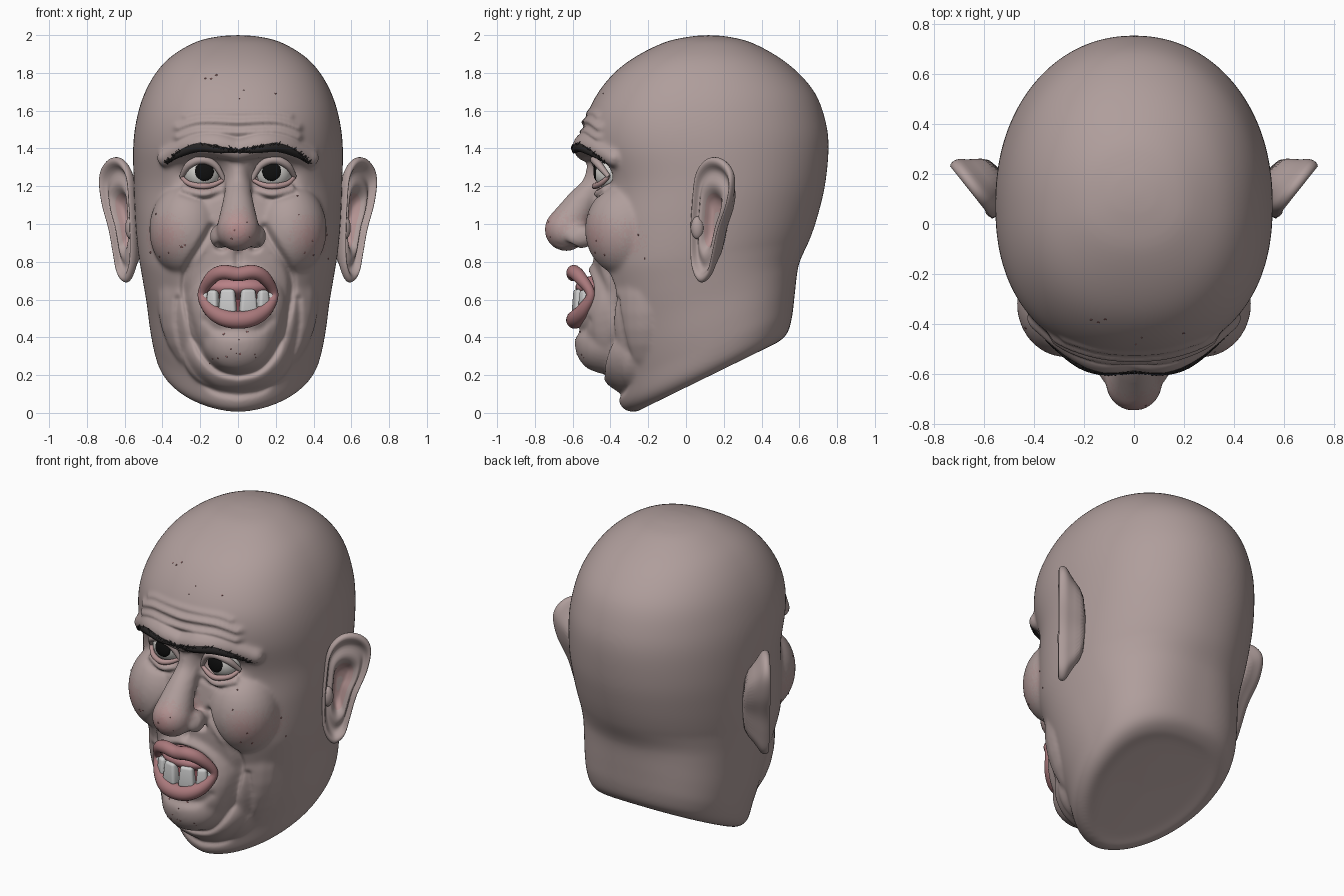
import bpy, bmesh, math, random
from mathutils import Vector, Matrix
from mathutils.bvhtree import BVHTree
from mathutils.kdtree import KDTree

if "Cube" in bpy.data.objects:
    bpy.data.objects.remove(bpy.data.objects["Cube"])
random.seed(4)

def mat(name, r, g, b):
    m = bpy.data.materials.new(name)
    m.diffuse_color = (r, g, b, 1)
    m.use_nodes = True
    m.node_tree.nodes["Principled BSDF"].inputs["Base Color"].default_value = m.diffuse_color
    return m

SKIN = mat("skin", .43, .34, .33)
BLUSH = [mat("blush_%d" % i, .43 + .01 * i, .34 - .025 * i, .33 - .022 * i) for i in (1, 2, 3)]
LIP, GUM, MOUTH = mat("lip", .40, .19, .20), mat("gum", .48, .22, .24), mat("mouth_inside", .2, .06, .07)
TOOTH, WHITE = mat("tooth", .68, .7, .68), mat("eye_white", .68, .66, .63)
DARK, HAIR, SPOT = mat("pupil", .005, .005, .005), mat("brow_hair", .02, .018, .018), mat("spot", .3, .13, .13)

def spline(pts, n, closed=False):
    """Catmull-Rom samples through points of any dimension."""
    P, out, k = [Vector(p) for p in pts], [], len(pts)
    get = (lambda i: P[i % k]) if closed else (lambda i: P[max(0, min(k - 1, i))])
    for i in range(k if closed else k - 1):
        a, b, c, d = get(i - 1), get(i), get(i + 1), get(i + 2)
        for t in (j / n for j in range(n)):
            out.append(.5 * (2 * b + (c - a) * t + (2 * a - 5 * b + 4 * c - d) * t * t + (3 * b - a - 3 * c + d) * t ** 3))
    return out if closed else out + [P[-1]]

def loft(bm, rings):
    vs = [[bm.verts.new(p) for p in r] for r in rings]
    n, faces = len(vs[0]), []
    for k, (a, b) in enumerate(zip(vs, vs[1:])):
        for i in range(n):
            faces.append((k, bm.faces.new((a[i], a[(i + 1) % n], b[(i + 1) % n], b[i]))))
    bm.faces.new(vs[0][::-1])
    bm.faces.new(vs[-1])
    bmesh.ops.recalc_face_normals(bm, faces=bm.faces)
    return faces

def finish(bm, name, mats):
    me = bpy.data.meshes.new(name)
    bm.to_mesh(me)
    for m in mats:
        me.materials.append(m)
    me.polygons.foreach_set("use_smooth", [True] * len(me.polygons))
    ob = bpy.data.objects.new(name, me)
    bpy.context.collection.objects.link(ob)
    return ob

def lump(bm, c, r, seg=28):
    bmesh.ops.create_uvsphere(bm, u_segments=seg, v_segments=seg // 2 + 4, radius=1,
                              matrix=Matrix.Translation(c) @ Matrix.Diagonal((*r, 1)))

def ball(name, c, r, m):
    bm = bmesh.new()
    lump(bm, c, r, 32)
    finish(bm, name, [m])

def tubes(name, paths, m, depth=1, closed=False, res=4):
    cu = bpy.data.curves.new(name, 'CURVE')
    cu.dimensions, cu.bevel_depth, cu.bevel_resolution, cu.use_fill_caps = '3D', depth, res, True
    for path in paths:
        s = cu.splines.new('POLY')
        s.points.add(len(path) - 1)
        for q, p in zip(s.points, path):
            q.co, q.radius = (p[0], p[1], p[2], 1), p[3]
        s.use_cyclic_u, s.use_smooth = closed, True
    cu.materials.append(m)
    bpy.context.collection.objects.link(bpy.data.objects.new(name, cu))

def flip(pts, s):
    return [(p[0] * s, *p[1:]) for p in pts]

# Skull and neck: tilted rings (front y, front z, back y, back z, half width)
stations = [(.08, .18, .10, .19, .01), (-.19, .045, .40, .335, .27), (-.27, .005, .48, .37, .36),
            (-.34, .03, .535, .42, .415), (-.37, .12, .56, .50, .445), (-.40, .25, .575, .62, .467),
            (-.43, .42, .59, .75, .485), (-.46, .60, .61, .82, .505), (-.49, .80, .66, .93, .53),
            (-.49, 1.0, .705, 1.07, .545), (-.475, 1.2, .74, 1.23, .552), (-.53, 1.40, .755, 1.42, .555),
            (-.53, 1.55, .735, 1.56, .537), (-.475, 1.68, .685, 1.69, .498), (-.38, 1.80, .595, 1.80, .435),
            (-.26, 1.89, .48, 1.89, .35), (-.11, 1.963, .34, 1.963, .225), (.02, 1.992, .22, 1.992, .11), (.11, 2.0, .13, 2.0, .01)]
rings = []
for fy, fz, by, bz, w in spline(stations, 5):
    ring, low = [], max(0, min(1, (.75 - fz) / .6))
    yc = fy + (by - fy) * (.47 + .1 * low)
    for a in (2 * math.pi * i / 96 for i in range(96)):
        c, s = math.cos(a), math.sin(a)
        e = 2 / (2.1 + .4 * low if s > 0 else 2.3 - .5 * low)
        y = yc + ((by if s > 0 else fy) - yc) * abs(s) ** e
        ring.append((w * math.copysign(abs(c) ** e, c), y, fz + (bz - fz) * (y - fy) / max(by - fy, 1e-4)))
    rings.append(ring)
bm = bmesh.new()
loft(bm, rings)

# Fleshy masses: face front, muzzle, chin, double chin, cheeks, nose, brow ridge, eye bags
lump(bm, (0, -.2, .62), (.43, .26, .52))
lump(bm, (0, -.36, .54), (.27, .215, .33))
lump(bm, (0, -.42, .37), (.19, .17, .17))
lump(bm, (0, -.27, .33), (.30, .22, .24))
chains = [[(0, -.46, 1.32, .065), (0, -.49, 1.2, .068), (0, -.56, 1.1, .085), (0, -.635, .97, .115)]]
for s in (1, -1):
    lump(bm, (.27 * s, -.32, .97), (.2, .215, .25))
    lump(bm, (.095 * s, -.56, .935), (.055, .085, .065))
    chains.append(flip([(0, -.53, 1.39, .06), (.12, -.535, 1.415, .065), (.24, -.485, 1.41, .06), (.38, -.38, 1.35, .05)], s))
    chains.append(flip([(.09, -.45, 1.19, .02), (.18, -.475, 1.165, .028), (.28, -.44, 1.19, .022)], s))
for ch in chains:
    for x, y, z, r in spline(ch, 7):
        lump(bm, (x, y, z), (r, r, r), 18)

# Fuse and soften
head = finish(bm, "head_base", [])
rm = head.modifiers.new("fuse", 'REMESH')
rm.mode, rm.voxel_size = 'VOXEL', .0095
sm = head.modifiers.new("soften", 'SMOOTH')
sm.factor, sm.iterations = .5, 22
fused = bpy.data.meshes.new_from_object(head.evaluated_get(bpy.context.evaluated_depsgraph_get()))
bpy.data.objects.remove(head)
bm = bmesh.new()
bm.from_mesh(fused)
bm.normal_update()

# Creases (+) and ridges (-) drawn on the face as (x, z) paths, depth, width
folds = [([(.14, .98), (.2, .88), (.27, .76), (.285, .64), (.25, .48), (.2, .33), (.11, .23), (0, .2)], .03, .02),
         ([(.32, .6), (.32, .46), (.27, .28), (.14, .13), (0, .095)], .018, .02),
         ([(0, 1.485), (.2, 1.495), (.32, 1.46)], -.028, .02), ([(0, 1.54), (.2, 1.545), (.32, 1.51)], -.024, .02),
         ([(0, 1.59), (.2, 1.59), (.28, 1.57)], -.01, .016), ([(.08, 1.16), (.18, 1.13), (.3, 1.16)], .012, .014),
         ([(0, .425), (.1, .435), (.17, .49)], .012, .025), ([(0, .79), (0, .84)], .02, .02), ([(.085, .875), (.1, .88)], .05, .018)]
trees = []
for pts, depth, width in folds:
    pp = spline(pts, 14)
    kd = KDTree(len(pp))
    for i, p in enumerate(pp):
        kd.insert((p.x, 0, p.y), i)
    kd.balance()
    trees.append((kd, depth, width))

def mouth_r(x, z):
    return math.hypot(x / .165, (z - .615) / .115)

for v in bm.verts:
    x, y, z = abs(v.co.x), v.co.y, v.co.z
    if y > -.15 or v.normal.y > -.05 or z > 1.7:
        continue
    d = sum(dep * math.exp(-(kd.find((x, 0, z))[2] / wid) ** 2) for kd, dep, wid in trees)
    d += .11 * math.exp(-((x - .19) / .1) ** 2 - ((z - 1.27) / .07) ** 2)
    if y < -.35:
        d += .13 * math.exp(-min(mouth_r(x, z), 3) ** 6)
    v.co.y += d * min(1, -2 * v.normal.y)
bmesh.ops.smooth_vert(bm, verts=bm.verts, factor=.5, use_axis_x=True, use_axis_y=True, use_axis_z=True)

# Reddened nose, cheeks and inner mouth
for f in bm.faces:
    c = f.calc_center_median()
    x = abs(c.x)
    if c.y < -.15 and mouth_r(x, c.z) < .95 and c.y > -.57:
        f.material_index = 4
    elif c.y < -.15:
        b = 3.6 * math.exp(-(x / .1) ** 2 - ((c.z - .97) / .1) ** 2) + 2.4 * math.exp(-((x - .38) / .1) ** 2 - ((c.z - .93) / .12) ** 2)
        b += 1.8 * math.exp(-((x - .19) / .12) ** 2 - ((c.z - 1.22) / .06) ** 2) + random.uniform(-.4, .4)
        f.material_index = max(0, min(3, int(b)))
surface = BVHTree.FromBMesh(bm)
finish(bm, "head", [SKIN, *BLUSH, MOUTH])

def face_y(x, z):
    hit = surface.ray_cast(Vector((x, -2, z)), Vector((0, 1, 0)))[0]
    return hit.y if hit else -.3

# Ears: outline in (outward, z), then rings of (scale, offset) from bowl over rim to back
outline = [(.06, .69), (.125, .725), (.16, .83), (.2, .97), (.265, 1.12), (.285, 1.26), (.22, 1.34),
           (.12, 1.35), (.04, 1.27), (.015, 1.1), (.005, .95), (.01, .78)]
section = [(.1, -.06), (.33, -.06), (.42, -.015), (.55, .008), (.64, .002), (.74, -.014), (.82, -.004), (.88, .022), (.95, .028),
           (1, .014), (1.0, -.01), (.92, -.03), (.76, -.055), (.52, -.13)]
for s in (1, -1):
    side = "right" if s > 0 else "left"
    rings = []
    for sc, off in section:
        uz = [(.12 + (u - .12) * sc, 1.02 + (z - 1.02) * sc) for u, z in spline(outline, 4, True)]
        rings.append([(s * (.545 + .62 * u + .78 * off), .03 + .78 * u - .62 * off, z) for u, z in uz])
    bm = bmesh.new()
    for k, f in loft(bm, rings):
        f.material_index = 1 if k < 2 else 0
    lump(bm, (s * .568, .06, .98), (.03, .035, .06), 16)
    finish(bm, "ear_" + side, [SKIN, BLUSH[1]]).modifiers.new("round", 'SUBSURF').levels = 1
    # Eyes and lids
    ball("eyeball_" + side, (.187 * s, -.385, 1.272), (.1, .1, .1), WHITE)
    ball("pupil_" + side, (.178 * s, -.474, 1.278), (.05, .016, .05), DARK)
    upper = [(.075, -.455, 1.235, .012), (.12, -.475, 1.31, .018), (.19, -.485, 1.34, .022), (.26, -.46, 1.312, .02), (.3, -.41, 1.25, .012)]
    lower = [(.075, -.455, 1.235, .01), (.13, -.472, 1.208, .014), (.19, -.482, 1.2, .016), (.26, -.452, 1.214, .014), (.3, -.41, 1.25, .01)]
    tubes("upper_eyelid_" + side, [flip(spline(upper, 6), s)], SKIN)
    tubes("lower_eyelid_" + side, [flip(spline(lower, 6), s)], BLUSH[1])
    # Eyebrow: solid core plus hair strokes
    brow = spline([(0, 1.385, .01), (.1, 1.395, .02), (.21, 1.405, .024), (.31, 1.37, .018), (.37, 1.325, .005)], 8)
    tubes("eyebrow_" + side, [[(x * s, face_y(x, z) + .008, z, r) for x, z, r in brow]], HAIR)
    hairs = []
    for i in range(110):
        x, z, r = random.choice(brow)
        z += random.uniform(-.9, .6) * r
        x2, z2 = x + random.uniform(.01, .025), z + random.uniform(0, .022) - .03 * max(0, x - .2)
        hairs.append([(s * x, face_y(x, z) - .008, z, 1), (s * x2, face_y(x2, z2) - .004, z2, .2)])
    tubes("eyebrow_hairs_" + side, hairs, HAIR, .005, res=0)

# Lips
half = [(0, -.595, .735, .038), (.08, -.592, .745, .038), (.14, -.56, .715, .035), (.19, -.505, .63, .024),
        (.15, -.54, .55, .036), (.08, -.578, .505, .045), (0, -.588, .492, .047)]
tubes("lips", [spline(half + flip(half[-2:0:-1], -1), 6, True)], LIP, closed=True, res=6)

# Gums and teeth
ball("upper_gum", (0, -.45, .665), (.18, .135, .065), GUM)
for x, w, z0, z1 in ((.054, .098, .53, .655), (.132, .07, .545, .65), (.172, .045, .565, .64)):
    for s in (1, -1):
        bm = bmesh.new()
        bmesh.ops.create_cube(bm, size=1)
        for v in bm.verts:
            k = .75 if v.co.z > 0 else 1
            v.co = (v.co.x * w * k, v.co.y * .06 * k, v.co.z * (z1 - z0))
        bmesh.ops.bevel(bm, geom=bm.edges[:], offset=.016, segments=4, profile=.5, affect='EDGES')
        bm.transform(Matrix.Translation((s * x, -.575 + 2.3 * x * x, (z0 + z1) / 2)) @ Matrix.Rotation(s * math.atan(4.5 * x), 4, 'Z'))
        finish(bm, "tooth", [TOOTH])

# Skin spots on cheeks, chin, forehead and nose
bm = bmesh.new()
for cx, cz, rx, rz, n in ((.38, .95, .1, .2, 7), (-.38, .95, .1, .2, 7), (0, .34, .15, .09, 12), (0, 1.72, .2, .08, 6), (0, .97, .08, .08, 4)):
    for i in range(n):
        x, z, r = cx + random.uniform(-rx, rx), cz + random.uniform(-rz, rz), random.uniform(.003, .007)
        lump(bm, (x, face_y(x, z) + .002, z), (r, .004, r), 8)
finish(bm, "skin_spots", [SPOT])
